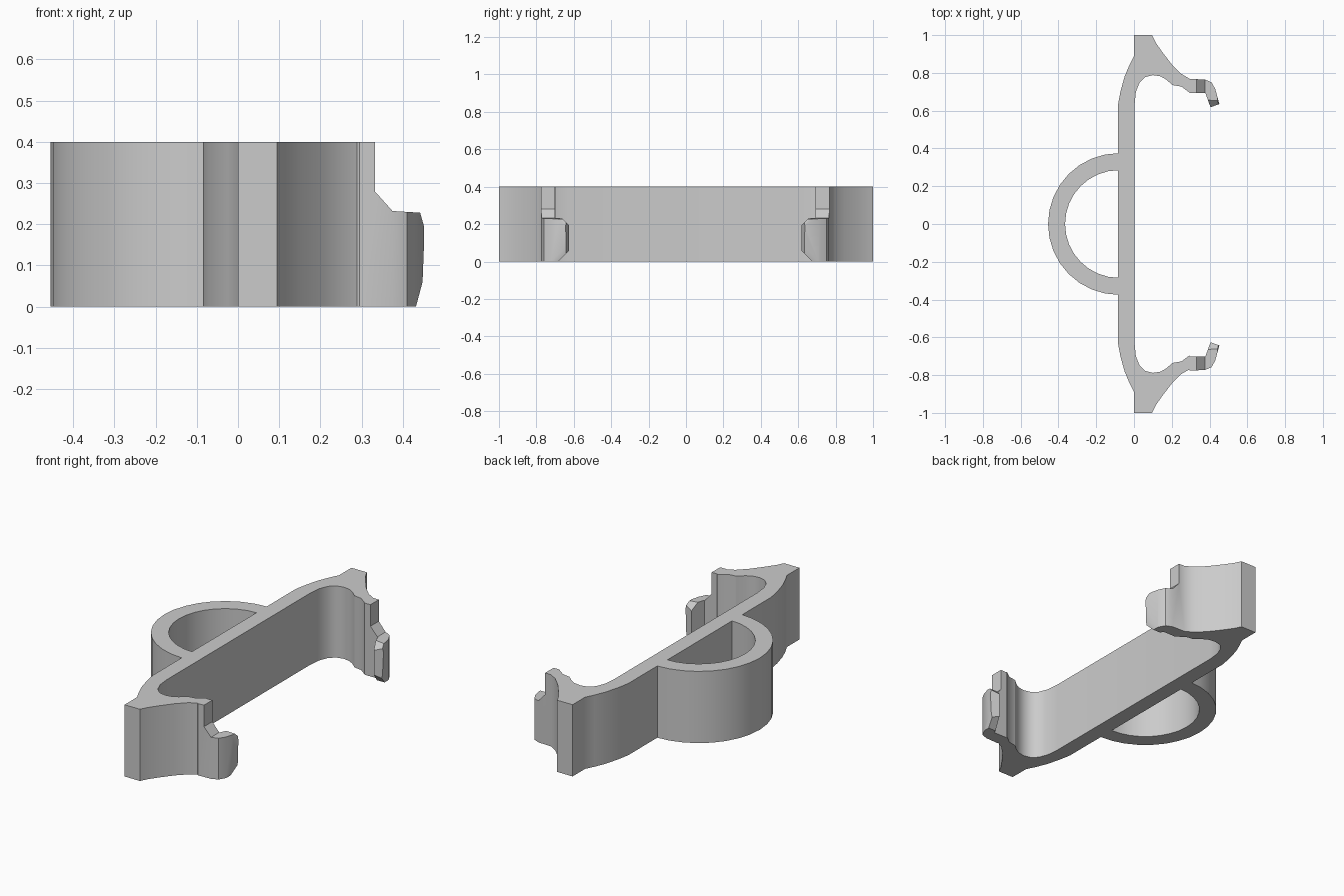
import bpy
import bmesh
from math import cos, sin, pi, radians

cube = bpy.data.objects.get("Cube")
if cube:
    bpy.data.objects.remove(cube, do_unlink=True)

HEIGHT = 0.4
grey = bpy.data.materials.new("plain grey")
grey.use_nodes = True
grey.diffuse_color = (0.6, 0.6, 0.6, 1)
grey.node_tree.nodes["Principled BSDF"].inputs["Base Color"].default_value = (0.6, 0.6, 0.6, 1)


def prism(name, points, place, low, high):
    """Extrude a 2D outline between two levels; place(u, v, level) gives 3D."""
    bm = bmesh.new()
    rings = [[bm.verts.new(place(u, v, t)) for u, v in points] for t in (low, high)]
    for ring in rings:
        bm.faces.new(ring)
    n = len(points)
    for i in range(n):
        j = (i + 1) % n
        bm.faces.new((rings[0][i], rings[0][j], rings[1][j], rings[1][i]))
    bmesh.ops.recalc_face_normals(bm, faces=bm.faces)
    mesh = bpy.data.meshes.new(name)
    bm.to_mesh(mesh)
    bm.free()
    mesh.materials.append(grey)
    obj = bpy.data.objects.new(name, mesh)
    bpy.context.collection.objects.link(obj)
    return obj


def combine(target, other, operation):
    """Apply a boolean and discard the operand."""
    mod = target.modifiers.new("combine", "BOOLEAN")
    mod.operation, mod.solver, mod.object = operation, "EXACT", other
    bpy.context.view_layer.objects.active = target
    bpy.ops.object.modifier_apply(modifier=mod.name)
    bpy.data.objects.remove(other, do_unlink=True)


def plan(x, y, z):
    return (x, y, z)


# Long plate with flared ends and curved arms: half outline, mirrored in y
half = [(-0.085, 0.63), (-0.072, 0.70), (-0.05, 0.78), (-0.025, 0.84), (0, 0.89),
        (0, 1), (0.095, 1), (0.115, 0.96), (0.15, 0.91), (0.2, 0.845), (0.25, 0.795),
        (0.295, 0.768), (0.295, 0.695), (0.25, 0.728), (0.205, 0.735), (0.17, 0.765),
        (0.14, 0.782), (0.1, 0.788), (0.06, 0.778), (0.03, 0.75), (0.01, 0.70), (0.003, 0.63)]
outline = half + [(x, -y) for x, y in reversed(half)]
body = prism("clip_body", outline, plan, 0, HEIGHT)

# Half-round loop on the left of the plate
STEPS = 16
angles = [pi / 2 + pi * i / STEPS for i in range(STEPS + 1)]


def arc(radius):
    return [(-0.08 + radius * cos(a), radius * sin(a)) for a in angles]


loop = prism("half_round_loop", arc(0.375) + arc(0.285)[::-1], plan, 0, HEIGHT)
combine(body, loop, "UNION")

# Snap lips at the arm tips, trimmed by a side profile and an end profile
lip_plan = [(0.27, 0.75), (0.295, 0.768), (0.375, 0.765), (0.41, 0.75), (0.43, 0.715),
            (0.452, 0.635), (0.405, 0.618), (0.378, 0.693), (0.295, 0.693), (0.27, 0.72)]
side_profile = [(0.2, -0.1), (0.2, 0.5), (0.332, 0.5), (0.332, 0.28), (0.375, 0.232),
                (0.442, 0.228), (0.453, 0.19), (0.448, 0.06), (0.432, 0), (0.432, -0.1)]
end_profile = [(0.9, -0.1), (0.68, -0.1), (0.675, 0), (0.615, 0.06), (0.615, 0.19),
               (0.66, 0.235), (0.66, 0.5), (0.9, 0.5)]
for side, shift in ((1, 0), (-1, 0.008)):
    def mirrored(points):
        return [(x, side * (y + shift)) for x, y in points]

    lip = prism("snap_lip", mirrored(lip_plan), plan, 0, HEIGHT)
    trim = prism("side_trim", side_profile, lambda u, v, t: (u, t, v), -1, 1)
    combine(lip, trim, "INTERSECT")
    ends = [(side * (y + shift), z) for y, z in end_profile]
    trim = prism("end_trim", ends, lambda u, v, t: (t, u, v), 0.1, 0.6)
    combine(lip, trim, "INTERSECT")
    combine(body, lip, "UNION")

# Smooth curves, crisp corners
bpy.ops.object.select_all(action="DESELECT")
body.select_set(True)
bpy.context.view_layer.objects.active = body
bpy.ops.object.shade_smooth_by_angle(angle=radians(30))
